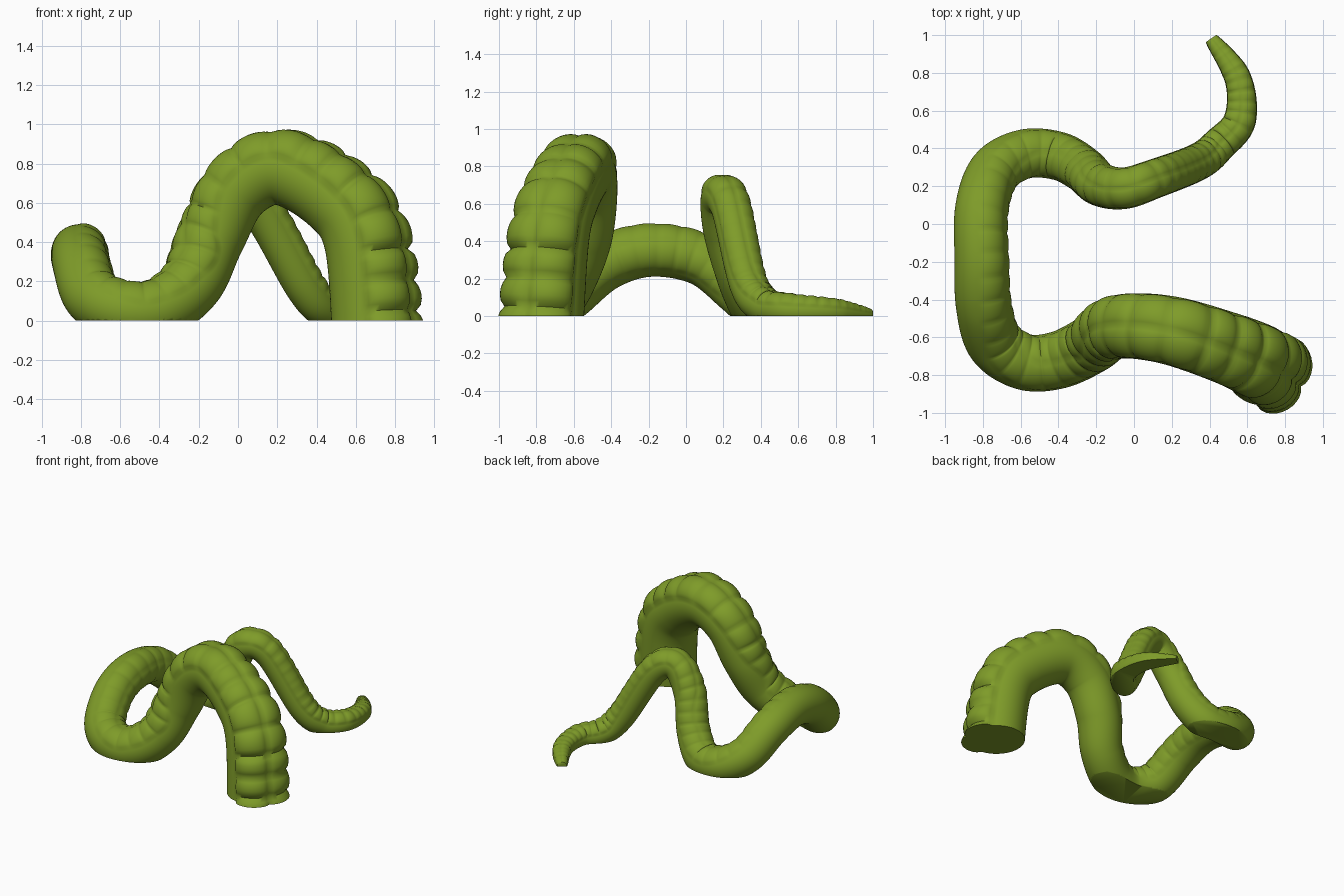
import bpy, bmesh
from math import sin, cos, pi, sqrt
from mathutils import Vector

if "Cube" in bpy.data.objects:
    bpy.data.objects.remove(bpy.data.objects["Cube"])

# Spine of the tentacle, from cut base to tip
SPINE = [Vector(p) for p in (
    (.69, -.76, -.12), (.64, -.72, .4), (.5, -.66, .62), (.22, -.57, .77),      # big arch
    (0, -.54, .67), (-.13, -.56, .42), (-.23, -.64, .19),
    (-.4, -.72, .06), (-.58, -.73, .05), (-.74, -.63, .12),                     # first bend
    (-.8, -.43, .28), (-.81, -.19, .35), (-.81, .08, .3),                       # side arch
    (-.74, .28, .14), (-.58, .37, .05), (-.4, .36, .05),                        # second bend
    (-.27, .29, .2), (-.18, .21, .45), (-.05, .19, .63), (.11, .24, .57),       # small arch
    (.34, .33, .17), (.45, .42, .05), (.56, .55, .03), (.55, .77, .02), (.41, .98, 0))]
# Thickness: (station, radius), straight taper in between
TAPER = [(0, .21), (6, .155), (15, .128), (22, .086), (23.2, .068), (24, .035)]
SIDES, STEPS = 56, 20
UP = Vector((0, 0, 1))


def spine_at(s):
    """Catmull-Rom point at station s."""
    last = len(SPINE) - 1
    i = min(int(s), last - 1)
    t = s - i
    a, b, c, d = (SPINE[max(0, min(last, i + k))] for k in (-1, 0, 1, 2))
    return .5 * (2 * b + (c - a) * t + (2 * a - 5 * b + 4 * c - d) * t * t
                 + (3 * b - a - 3 * c + d) * t ** 3)


def radius_at(s):
    for (s0, r0), (s1, r1) in zip(TAPER, TAPER[1:]):
        if s <= s1:
            return r0 + (r1 - r0) * (s - s0) / (s1 - s0)


def sucker_side(s):
    """Suckers face up, leaning outward at the base and inward on the side arch."""
    base = Vector((.9, -.45, 0)) * max(0, 1 - s / 3)
    inner = Vector((2.5, 0, 0)) * max(0, 1 - abs(s - 11) / 4)
    return UP + base + inner


def sucker_height(s):
    """Tall near the base, faint around the bends, visible again toward the tip."""
    return .08 + .21 * max(0, 1 - s / 7) + .07 * max(0, min(1, (s - 16) / 3))


def dome(u):
    return sqrt(max(0, 1 - u * u))


# Sweep rings along the spine, raising two rows of domed suckers
bm = bmesh.new()
count = (len(SPINE) - 1) * STEPS
points = [spine_at(n / STEPS) for n in range(count + 1)]
rings, phase = [], 0
for n, p in enumerate(points):
    s = n / STEPS
    r = radius_at(s)
    tan = (points[min(count, n + 1)] - points[max(0, n - 1)]).normalized()
    if n:
        phase += (p - points[n - 1]).length / (.74 * r)
    out = sucker_side(s)
    out = (out - tan * out.dot(tan)).normalized()
    side = tan.cross(out)
    height = r * sucker_height(s)
    along = dome(2 * (phase % 1) - 1)
    ring = []
    for k in range(SIDES):
        a = 2 * pi * k / SIDES - pi
        bump = height * dome((abs(a) - .58) / .62) * (.15 + .85 * along)
        ring.append(bm.verts.new(p + (out * cos(a) + side * sin(a)) * (r + bump)))
    rings.append(ring)
for r0, r1 in zip(rings, rings[1:]):
    for k in range(SIDES):
        bm.faces.new((r0[k - 1], r0[k], r1[k], r1[k - 1]))
bm.faces.new(rings[-1])

# Slice flat where the tentacle rests on the ground
bmesh.ops.bisect_plane(bm, geom=bm.verts[:] + bm.edges[:] + bm.faces[:],
                       plane_co=(0, 0, 0), plane_no=UP, clear_inner=True)
bmesh.ops.holes_fill(bm, edges=[e for e in bm.edges if e.is_boundary], sides=0)
bmesh.ops.recalc_face_normals(bm, faces=bm.faces[:])

mesh = bpy.data.meshes.new("tentacle")
bm.to_mesh(mesh)
bm.free()
tentacle = bpy.data.objects.new("tentacle", mesh)
bpy.context.collection.objects.link(tentacle)

mat = bpy.data.materials.new("green_skin")
mat.diffuse_color = (.21, .33, .022, 1)
mat.use_nodes = True
mat.node_tree.nodes["Principled BSDF"].inputs["Base Color"].default_value = mat.diffuse_color
mesh.materials.append(mat)

bpy.context.view_layer.objects.active = tentacle
tentacle.select_set(True)
bpy.ops.object.shade_smooth_by_angle(angle=1.2)
